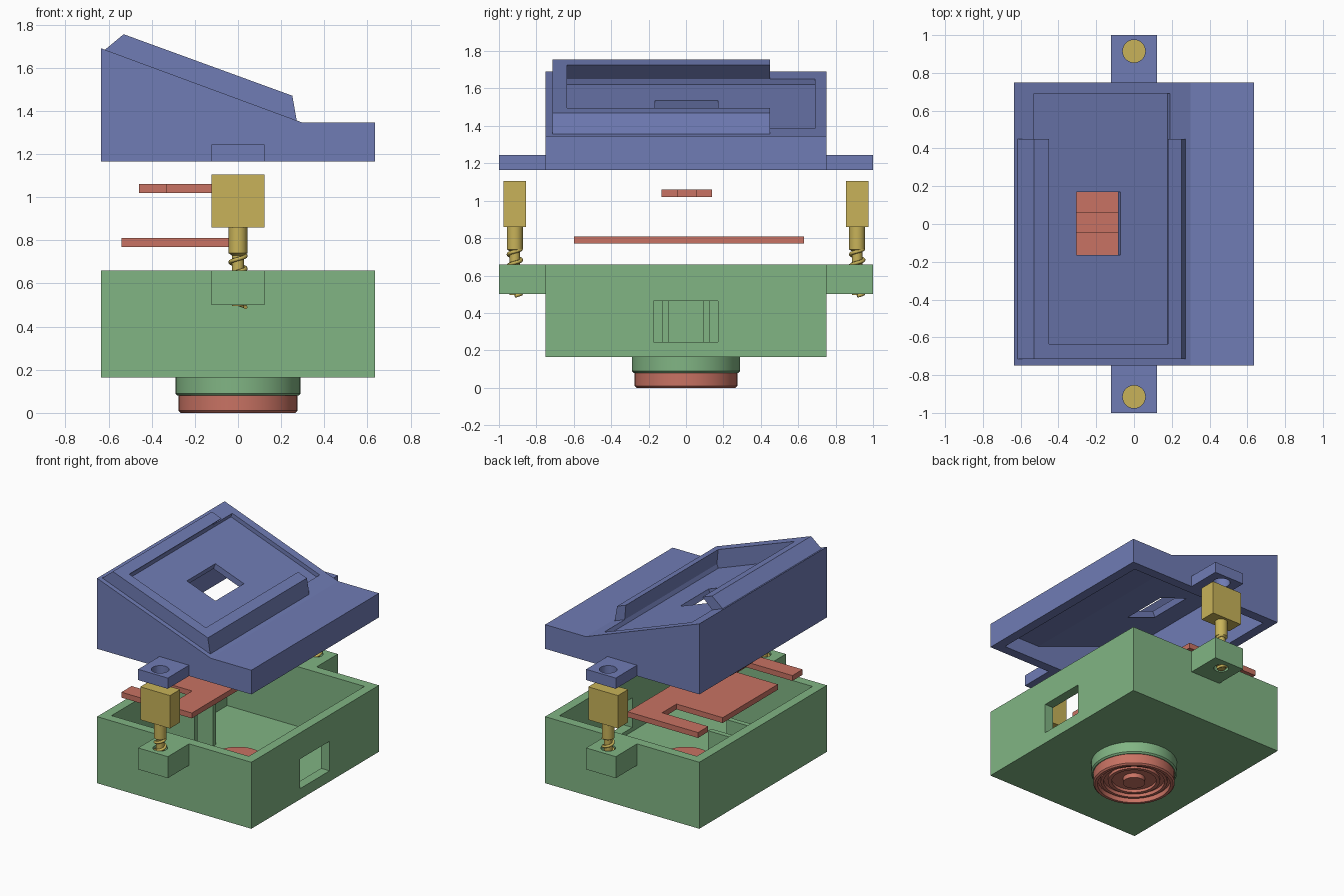
import bpy, bmesh, math

if "Cube" in bpy.data.objects:
    bpy.data.objects.remove(bpy.data.objects["Cube"])

def material(name, rgb):
    m = bpy.data.materials.new(name)
    m.diffuse_color = (*rgb, 1)
    m.use_nodes = True
    m.node_tree.nodes["Principled BSDF"].inputs["Base Color"].default_value = m.diffuse_color
    return m

BLUE = material("slate blue", (0.16, 0.20, 0.46))
GREEN = material("soft green", (0.22, 0.46, 0.23))
GOLD = material("brass gold", (0.58, 0.45, 0.10))
RED = material("clay red", (0.58, 0.17, 0.125))

def finish(name, bm, mat):
    bmesh.ops.recalc_face_normals(bm, faces=bm.faces)
    me = bpy.data.meshes.new(name)
    bm.to_mesh(me)
    bm.free()
    ob = bpy.data.objects.new(name, me)
    bpy.context.collection.objects.link(ob)
    if mat:
        me.materials.append(mat)
    return ob

def prism(name, pts, lo, hi, mat=None, axis='Y'):
    """Extrude an outline: (x, z) along Y or (x, y) along Z."""
    bm = bmesh.new()
    put = (lambda p, t: (p[0], t, p[1])) if axis == 'Y' else (lambda p, t: (p[0], p[1], t))
    a = [bm.verts.new(put(p, lo)) for p in pts]
    b = [bm.verts.new(put(p, hi)) for p in pts]
    bm.faces.new(a)
    bm.faces.new(b)
    for i in range(len(pts)):
        j = (i + 1) % len(pts)
        bm.faces.new((a[i], a[j], b[j], b[i]))
    return finish(name, bm, mat)

def box(name, x, y, z, mat=None):
    return prism(name, [(x[0], z[0]), (x[1], z[0]), (x[1], z[1]), (x[0], z[1])], y[0], y[1], mat)

def lathe(name, prof, mat=None, y=0, n=48):
    """Spin an (r, z) profile that starts and ends on the axis."""
    bm = bmesh.new()
    vs = [bm.verts.new((r, 0, z)) for r, z in prof]
    es = [bm.edges.new(p) for p in zip(vs, vs[1:])]
    bmesh.ops.spin(bm, geom=vs + es, cent=(0, 0, 0), axis=(0, 0, 1),
                   angle=math.tau, steps=n, use_duplicate=False)
    bmesh.ops.remove_doubles(bm, verts=bm.verts, dist=1e-5)
    bmesh.ops.translate(bm, verts=bm.verts, vec=(0, y, 0))
    return finish(name, bm, mat)

def select(ob):
    bpy.ops.object.select_all(action='DESELECT')
    ob.select_set(True)
    bpy.context.view_layer.objects.active = ob

def boolean(ob, other, op='DIFFERENCE'):
    select(ob)
    m = ob.modifiers.new("cut", 'BOOLEAN')
    m.operation, m.object, m.solver = op, other, 'EXACT'
    bpy.ops.object.modifier_apply(modifier=m.name)
    bpy.data.objects.remove(other)

def smooth(ob):
    select(ob)
    bpy.ops.object.shade_smooth_by_angle(angle=math.radians(35))

def add_tabs(ob, mat, z, r):
    """Pierced lugs on both ends."""
    for s in (-1, 1):
        boolean(ob, box("lug", (-0.122, 0.122), sorted((s * 0.72, s)), z, mat), 'UNION')
        boolean(ob, lathe("bore", [(0, z[0] - .05), (r, z[0] - .05), (r, z[1] + .05), (0, z[1] + .05)],
                          mat, s * 0.915, 32))

# Lid: sloped shell with a raised dovetail frame, display pocket and port
lid = prism("lid", [(-.635, 1.165), (.635, 1.165), (.635, 1.345), (.30, 1.345), (-.635, 1.69)],
            -.75, .75, BLUE)
boolean(lid, prism("cavity", [(-.565, 1.1), (.565, 1.1), (.565, 1.275), (.27, 1.275), (-.565, 1.584)],
                   -.68, .68, BLUE))
boolean(lid, prism("frame", [(-.60, 1.64), (-.617, 1.683), (-.53, 1.755), (.252, 1.47), (.272, 1.355),
                             (.26, 1.33)], -.715, .45, BLUE), 'UNION')
boolean(lid, prism("pocket", [(-.541, 1.622), (.178, 1.358), (.19, 1.386), (.178, 1.52),
                              (-.43, 1.745), (-.53, 1.652)], -.635, .69, BLUE))
nx, nz = .346 * .15, .938 * .15
boolean(lid, prism("port", [(-.305 - nx, 1.536 - nz), (-.07 - nx, 1.45 - nz),
                            (-.07 + nx, 1.45 + nz), (-.305 + nx, 1.536 + nz)], -.165, .17, BLUE))
add_tabs(lid, BLUE, (1.165, 1.245), .06)

# Lower case: open tray with side window, inner ribs and turned collar
case = box("case", (-.635, .635), (-.75, .75), (.165, .66), GREEN)
boolean(case, box("cavity", (-.565, .565), (-.68, .68), (.215, .8), GREEN))
boolean(case, box("window", (.5, .7), (-.175, .17), (.245, .465), GREEN))
for s in (-1, 1):
    boolean(case, box("rib", (-.6, -.27), sorted((s * .09, s * .128)), (.19, .56), GREEN), 'UNION')
add_tabs(case, GREEN, (.50, .66), .05)
smooth(lathe("collar", [(0, .08), (.28, .08), (.29, .09), (.29, .165), (0, .165)], GREEN))

# Foot with concentric grooves below, and its hub inside the case
smooth(lathe("foot", [(0, .012), (.075, .012), (.075, .045), (.15, .045), (.15, .025), (.175, .025),
                      (.175, .045), (.205, .045), (.205, .02), (.225, .02), (.225, .035),
                      (.245, .035), (.245, 0), (.265, 0), (.275, .01), (.275, .08), (0, .08)], RED))
smooth(lathe("foot_hub", [(0, .21), (.17, .21), (.17, .24), (0, .24)], RED))

# Circuit boards
prism("lower_board", [(-.54, -.60), (.04, -.60), (.04, .63), (-.54, .63), (-.54, .51), (-.16, .51),
                      (-.16, .34), (-.54, .34), (-.54, -.31), (-.16, -.31), (-.16, -.48),
                      (-.54, -.48)], .77, .81, RED, 'Z')
prism("upper_board", [(-.46, -.13), (-.33, -.13), (-.33, -.045), (.08, -.045), (.08, .06),
                      (-.33, .06), (-.33, .14), (-.46, .14)], 1.02, 1.06, RED, 'Z')

# Thumb screws: block head, stepped shank and spiral thread
for s, side in ((-1, "front"), (1, "back")):
    yc = s * .915
    box(side + "_screw_head", (-.122, .122), (yc - .06, yc + .06), (.86, 1.105), GOLD)
    smooth(lathe(side + "_screw_shank", [(0, .495), (.028, .495), (.028, .73), (.043, .74),
                                         (.043, .87), (0, .87)], GOLD, yc, 24))
    cu = bpy.data.curves.new(side + "_screw_thread", 'CURVE')
    cu.dimensions = '3D'
    cu.bevel_depth, cu.bevel_resolution, cu.use_fill_caps = .010, 1, True
    sp = cu.splines.new('POLY')
    n = 96
    sp.points.add(n)
    for i, p in enumerate(sp.points):
        a = math.tau * 4.2 * i / n
        p.co = (.035 * math.cos(a), yc + .035 * math.sin(a), .49 + .25 * i / n, 1)
    cu.materials.append(GOLD)
    th = bpy.data.objects.new(side + "_screw_thread", cu)
    bpy.context.collection.objects.link(th)
    select(th)
    bpy.ops.object.convert(target='MESH')
